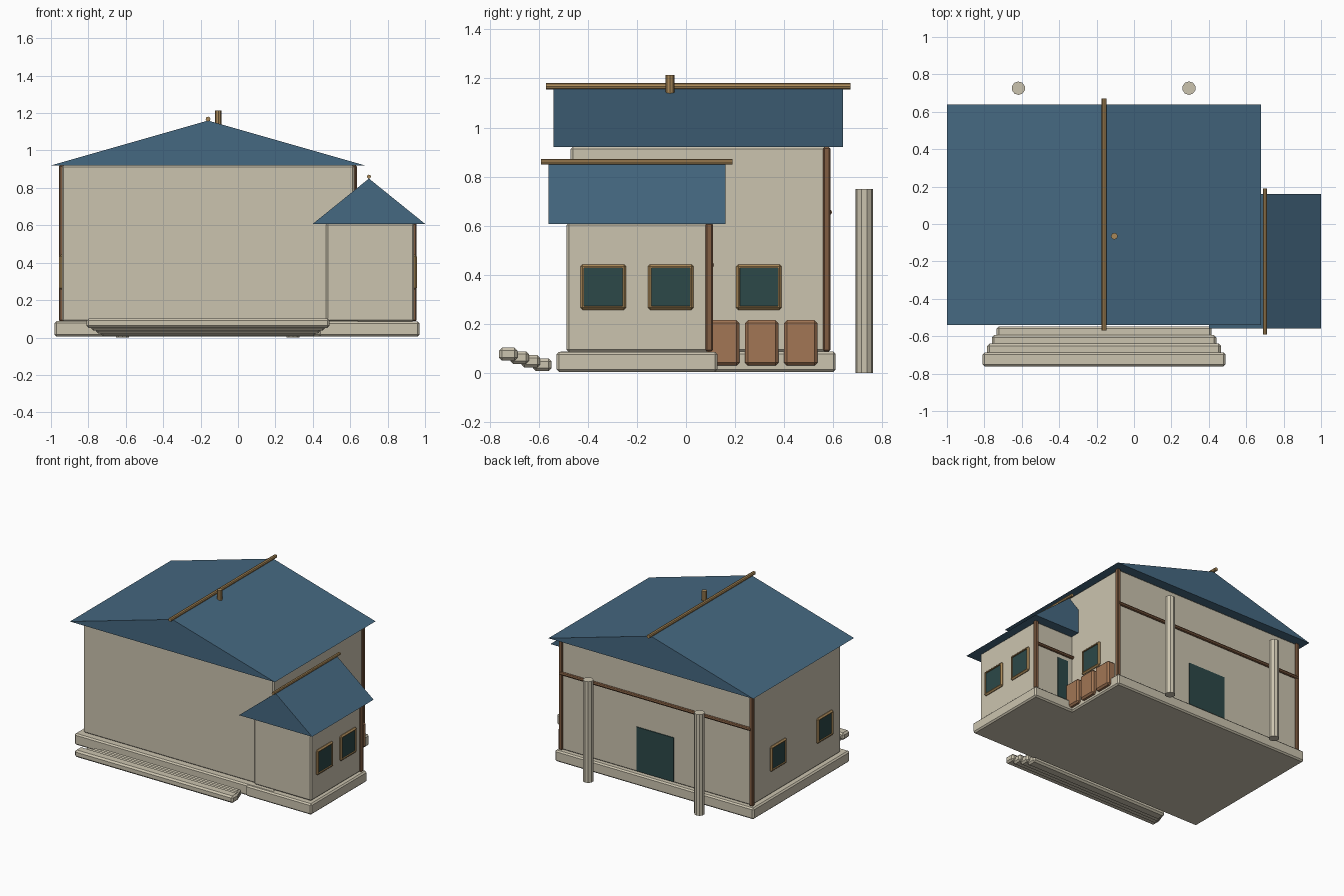
import bpy
import bmesh
from mathutils import Vector

cube = bpy.data.objects.get("Cube")
if cube:
    bpy.data.objects.remove(cube, do_unlink=True)


def material(name, color):
    m = bpy.data.materials.new(name)
    m.use_nodes = True
    m.diffuse_color = (*color, 1)
    m.node_tree.nodes["Principled BSDF"].inputs["Base Color"].default_value = (*color, 1)
    return m


PLASTER = material("plaster", (0.60, 0.55, 0.43))
ROOF = material("blue_roof", (0.06, 0.14, 0.22))
BROWN = material("dark_wood", (0.22, 0.11, 0.055))
CRATE = material("crate_wood", (0.36, 0.18, 0.09))
GOLD = material("light_wood", (0.40, 0.25, 0.10))
GLASS = material("dark_glass", (0.025, 0.065, 0.065))


def finish(name, bm, *mats):
    bmesh.ops.recalc_face_normals(bm, faces=bm.faces[:])
    me = bpy.data.meshes.new(name)
    bm.to_mesh(me)
    bm.free()
    for m in mats:
        me.materials.append(m)
    ob = bpy.data.objects.new(name, me)
    bpy.context.collection.objects.link(ob)
    return ob


def box_mesh(xs, ys, zs, bevel):
    """Chamfered box spanning the three ranges."""
    bm = bmesh.new()
    bmesh.ops.create_cube(bm, size=1)
    for v in bm.verts:
        v.co = [r[0] + (c + 0.5) * (r[1] - r[0]) for c, r in zip(v.co, (xs, ys, zs))]
    if bevel:
        bmesh.ops.bevel(bm, geom=bm.edges[:], offset=bevel, segments=1, affect='EDGES')
    return bm


def box(name, xs, ys, zs, mat, bevel=0.01):
    return finish(name, box_mesh(xs, ys, zs, bevel), mat)


def rod(name, start, end, radius, mat, sides=8):
    a, b = Vector(start), Vector(end)
    bm = bmesh.new()
    bmesh.ops.create_cone(bm, cap_ends=True, segments=sides, radius1=radius,
                          radius2=radius, depth=(b - a).length)
    rot = (b - a).to_track_quat('Z', 'Y')
    for v in bm.verts:
        v.co = rot @ v.co + (a + b) / 2
    return finish(name, bm, mat)


def gable_roof(name, xs, ys, zs):
    """Closed triangular prism with its ridge along y."""
    bm = bmesh.new()
    profile = ((xs[0], zs[0]), (xs[1], zs[0]), (sum(xs) / 2, zs[1]))
    end = bm.faces.new([bm.verts.new((x, ys[0], z)) for x, z in profile])
    out = bmesh.ops.extrude_face_region(bm, geom=[end], use_keep_orig=True)
    for v in out["geom"]:
        if isinstance(v, bmesh.types.BMVert):
            v.co.y = ys[1]
    return finish(name, bm, ROOF)


def window(name, x, y, side):
    """Chamfered frame with recessed glass, facing +x or -x."""
    bm = box_mesh((x - 0.014, x + 0.014), (y - 0.093, y + 0.093), (0.257, 0.443), 0.009)
    bm.normal_update()
    pane = max(bm.faces, key=lambda f: f.normal.x * side + f.calc_area())
    bmesh.ops.inset_region(bm, faces=[pane], thickness=0.008)
    bmesh.ops.inset_region(bm, faces=[pane], thickness=0.001, depth=-0.008)
    pane.material_index = 1
    finish(name, bm, GOLD, GLASS)


# Main house
box("main_base", (-0.98, 0.65), (-0.52, 0.61), (0.005, 0.088), PLASTER)
box("main_walls", (-0.942, 0.622), (-0.47, 0.575), (0.085, 0.922), PLASTER)
gable_roof("main_roof", (-1, 0.68), (-0.54, 0.64), (0.92, 1.16))
rod("main_ridge_beam", (-0.16, -0.57, 1.168), (-0.16, 0.67, 1.168), 0.013, GOLD)
rod("chimney", (-0.105, -0.065, 1.13), (-0.105, -0.065, 1.215), 0.018, GOLD)

# Side wing
box("wing_base", (0.43, 0.97), (-0.528, 0.128), (0.005, 0.086), PLASTER)
box("wing_walls", (0.47, 0.942), (-0.487, 0.095), (0.085, 0.612), PLASTER)
gable_roof("wing_roof", (0.40, 1), (-0.56, 0.16), (0.608, 0.85))
rod("wing_ridge_beam", (0.70, -0.59, 0.86), (0.70, 0.19, 0.86), 0.011, GOLD)

# Timber corner posts and cross beams
for name, x, y, top in (("left_back_post", 0.62, 0.573, 0.92),
                        ("right_back_post", -0.943, 0.573, 0.92),
                        ("wing_back_post", 0.94, 0.095, 0.61)):
    box(name, (x - 0.015, x + 0.015), (y - 0.015, y + 0.015), (0.088, top), BROWN, 0.006)
rod("main_cross_beam", (-0.94, 0.582, 0.655), (0.62, 0.582, 0.655), 0.013, BROWN)
rod("wing_cross_beam", (0.62, 0.102, 0.44), (0.94, 0.102, 0.44), 0.012, BROWN)

# Doors
box("main_door", (-0.305, 0), (0.572, 0.581), (0.095, 0.422), GLASS, 0)
box("wing_door", (0.665, 0.75), (0.092, 0.101), (0.092, 0.40), GLASS, 0)

# Windows
for i, y in enumerate((-0.337, -0.062)):
    window(f"wing_window_{i + 1}", 0.942, y, 1)
window("main_left_window", 0.622, 0.297, 1)
for i, y in enumerate((-0.275, 0.27)):
    window(f"main_right_window_{i + 1}", -0.942, y, -1)

# Crates beside the wall
for i in range(3):
    y = 0.15 + i * 0.159
    box(f"crate_{i + 1}", (0.60, 0.678), (y - 0.068, y + 0.068), (0.03, 0.215), CRATE, 0.012)

# Front steps, widest outermost
for i in range(4):
    y, z, w = -0.762 + i * 0.046, 0.051 - i * 0.0145, 0.65 - i * 0.025
    box(f"step_{i + 1}", (-0.16 - w, -0.16 + w), (y, y + 0.076), (z, z + 0.052), PLASTER, 0.012)

# Free-standing back columns
for name, x in (("right_column", -0.618), ("left_column", 0.294)):
    rod(name, (x, 0.726, 0), (x, 0.726, 0.75), 0.036, PLASTER, 10)
